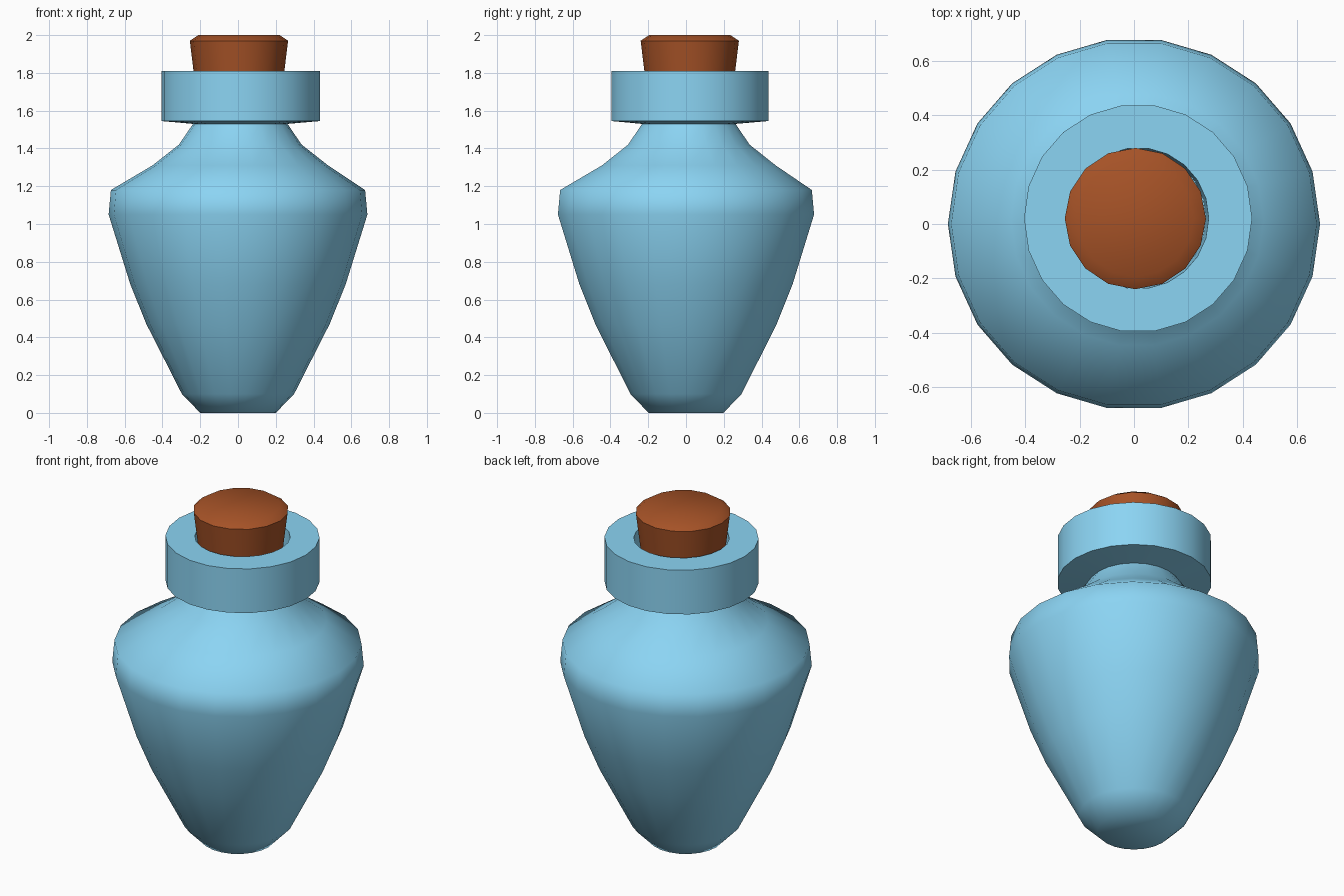
import bpy, bmesh
from math import cos, sin, pi, radians

if "Cube" in bpy.data.objects:
    bpy.data.objects.remove(bpy.data.objects["Cube"])


def material(name, color):
    m = bpy.data.materials.new(name)
    m.diffuse_color = color
    m.use_nodes = True
    m.node_tree.nodes["Principled BSDF"].inputs["Base Color"].default_value = m.diffuse_color
    return m


def lathe(name, profile, sides, mat):
    """Revolve rings of (radius, z, centre x, centre y), capping both ends."""
    bm = bmesh.new()
    rings = [[bm.verts.new((cx + r * cos(2 * pi * i / sides),
                            cy + r * sin(2 * pi * i / sides), z))
              for i in range(sides)] for r, z, cx, cy in profile]
    for a, b in zip(rings, rings[1:]):
        for i in range(sides):
            j = (i + 1) % sides
            bm.faces.new((a[i], a[j], b[j], b[i]))
    bm.faces.new(rings[0][::-1])
    bm.faces.new(rings[-1])
    mesh = bpy.data.meshes.new(name)
    bm.to_mesh(mesh)
    bm.free()
    mesh.materials.append(mat)
    ob = bpy.data.objects.new(name, mesh)
    bpy.context.collection.objects.link(ob)
    bpy.ops.object.select_all(action='DESELECT')
    ob.select_set(True)
    bpy.context.view_layer.objects.active = ob
    bpy.ops.object.shade_smooth_by_angle(angle=radians(60))
    return ob


glass = material("blue_glass", (0.26, 0.66, 0.90, 1))
cork = material("cork_brown", (0.38, 0.085, 0.02, 1))

# Bottle: tapered body, shoulder, neck, then a slightly off-centre collar with a hole
body = [(0.20, 0), (0.297, 0.10), (0.485, 0.47), (0.57, 0.68),
        (0.685, 1.05), (0.673, 1.18)]
neck = [(0.465, 1.31), (0.325, 1.42), (0.25, 1.53)]
collar = [(0.42, 1.545), (0.42, 1.81), (0.26, 1.81), (0.25, 1.54)]
lathe("bottle",
      [(r, z, 0, 0) for r, z in body]
      + [(r, z, 0.012, 0.015) for r, z in neck]
      + [(r, z, 0.015, 0.021) for r, z in collar], 22, glass)

# Cork stopper, tapered with a bevelled top
stopper = [(0.21, 1.56), (0.26, 1.97), (0.215, 2.0)]
lathe("cork_stopper", [(r, z, 0.005, 0.02) for r, z in stopper], 16, cork)
